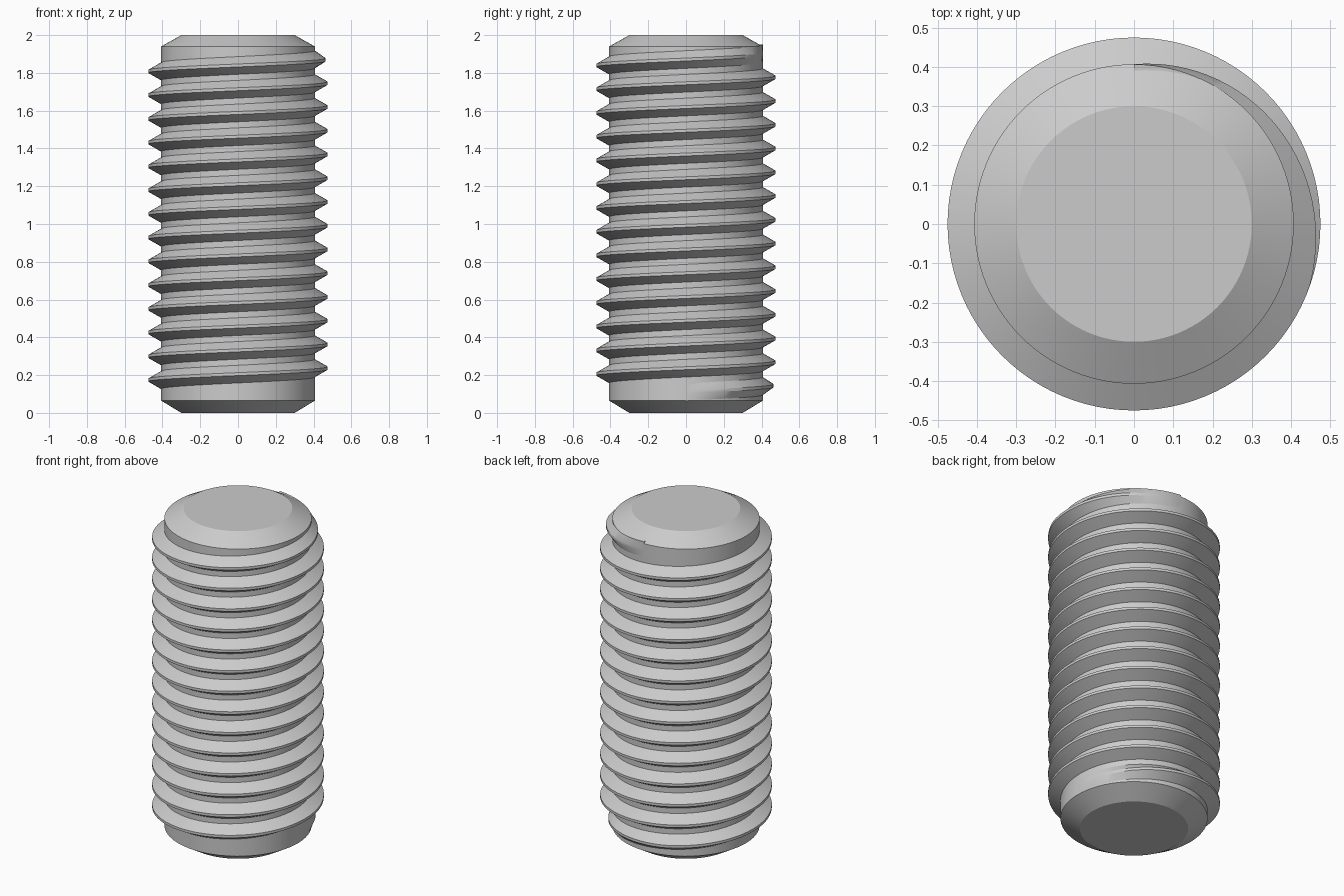
import bpy, bmesh, math

cube = bpy.data.objects.get("Cube")
if cube:
    bpy.data.objects.remove(cube)

SEGS = 96                        # steps per turn
PITCH = 0.1257
ROOT, CREST = 0.407, 0.475       # thread radii
CREST_HALF, ROOT_HALF = PITCH / 16, PITCH * 3 / 8
START_Z = 0.111                  # thread centre height at angle zero
RUNOUT = math.radians(110)       # fade length at each end
TOTAL = math.tau * 14.25         # full sweep of the thread

steel = bpy.data.materials.new("steel grey")
steel.use_nodes = True
colour = (0.6, 0.6, 0.6, 1)
steel.diffuse_color = colour
steel.node_tree.nodes["Principled BSDF"].inputs["Base Color"].default_value = colour


def polar(r, a, z):
    return (r * math.cos(a), r * math.sin(a), z)


def loft(name, sections, closed):
    """Skin a list of point rows, then cap both ends."""
    bm = bmesh.new()
    rows = [[bm.verts.new(p) for p in row] for row in sections]
    n = len(rows[0])
    for a, b in zip(rows, rows[1:]):
        for i in range(n):
            j = (i + 1) % n
            bm.faces.new((a[i], a[j], b[j], b[i]))
    if closed:
        bm.faces.new(rows[0][::-1])
        bm.faces.new(rows[-1])
    bmesh.ops.recalc_face_normals(bm, faces=bm.faces)
    mesh = bpy.data.meshes.new(name)
    bm.to_mesh(mesh)
    bm.free()
    mesh.materials.append(steel)
    obj = bpy.data.objects.new(name, mesh)
    bpy.context.collection.objects.link(obj)
    bpy.ops.object.select_all(action='DESELECT')
    obj.select_set(True)
    bpy.context.view_layer.objects.active = obj
    bpy.ops.object.shade_smooth_by_angle(angle=math.radians(25))
    return obj


# Chamfered core rod
profile = [(0.3, 0), (ROOT, 0.065), (ROOT, 1.94), (0.3, 2)]
loft("core_rod", [[polar(r, math.tau * i / SEGS, z) for i in range(SEGS)]
                  for r, z in profile], True)

# Helical ridge whose height fades into the rod at both ends
ridge = []
steps = round(TOTAL / math.tau * SEGS)
for k in range(steps + 1):
    a = math.tau * k / SEGS
    fade = min(1, a / RUNOUT, (TOTAL - a) / RUNOUT)
    z = START_Z + PITCH * a / math.tau
    tip = ROOT + (CREST - ROOT) * fade
    edge = ROOT - 0.0005
    section = [(0.39, -ROOT_HALF), (edge, -ROOT_HALF), (tip, -CREST_HALF),
               (tip, CREST_HALF), (edge, ROOT_HALF), (0.39, ROOT_HALF)]
    ridge.append([polar(r, a, z + dz) for r, dz in section])
loft("thread_ridge", ridge, True)
